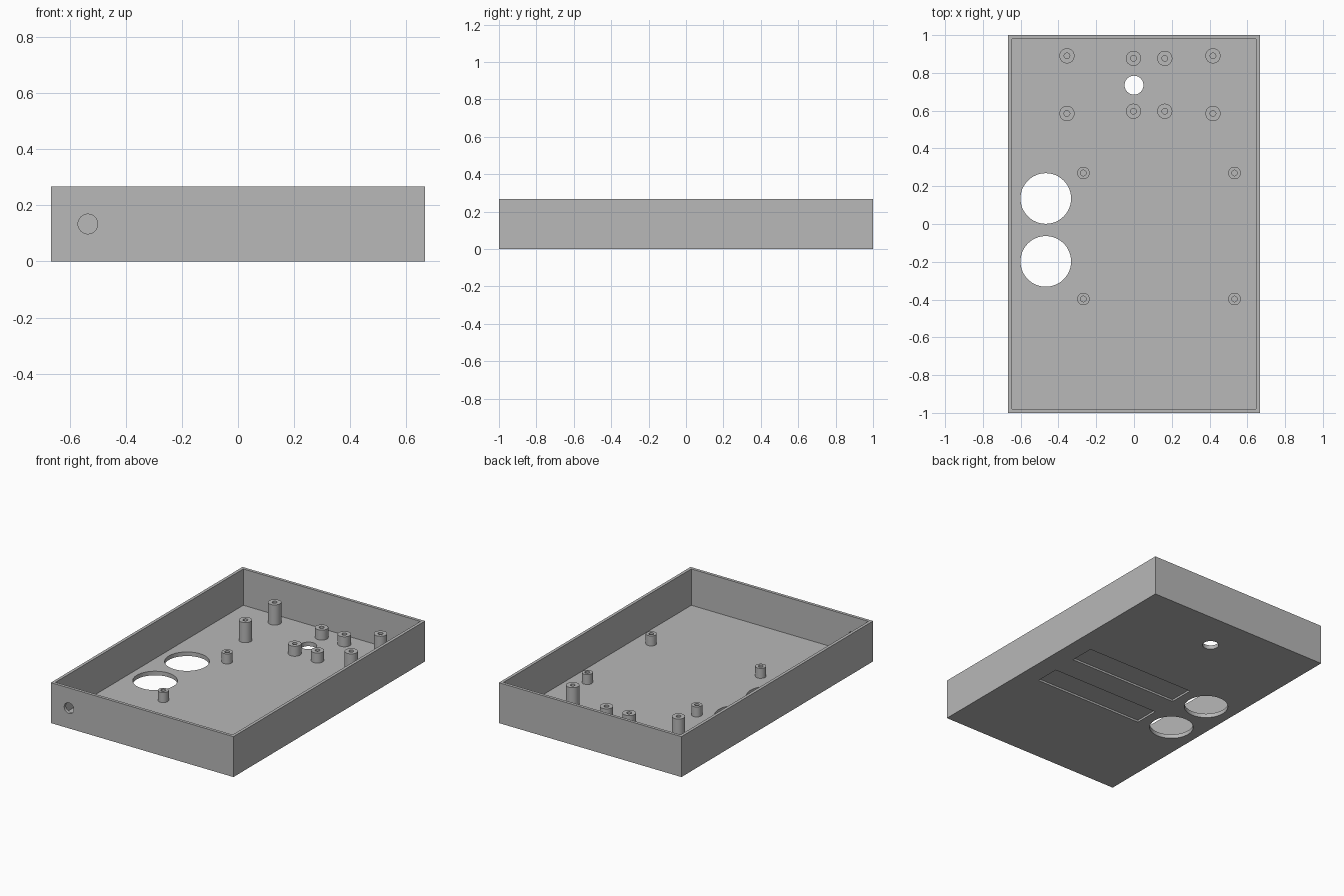
import bpy
import bmesh
from math import pi, radians
from mathutils import Matrix, Vector

if "Cube" in bpy.data.objects:
    bpy.data.objects.remove(bpy.data.objects["Cube"], do_unlink=True)

HALF_X, HALF_Y, HEIGHT = 0.667, 1.0, 0.267
WALL, FLOOR = 0.02, 0.027

grey = bpy.data.materials.new("plain grey")
grey.use_nodes = True
grey.diffuse_color = (0.48, 0.48, 0.48, 1)
grey.node_tree.nodes["Principled BSDF"].inputs["Base Color"].default_value = grey.diffuse_color


def make_object(name, bm):
    bmesh.ops.recalc_face_normals(bm, faces=bm.faces)
    mesh = bpy.data.meshes.new(name)
    bm.to_mesh(mesh)
    bm.free()
    mesh.materials.append(grey)
    obj = bpy.data.objects.new(name, mesh)
    bpy.context.collection.objects.link(obj)
    return obj


def box(name, low, high):
    low, high = Vector(low), Vector(high)
    bm = bmesh.new()
    place = Matrix.Translation((low + high) / 2) @ Matrix.Diagonal((*(high - low), 1))
    bmesh.ops.create_cube(bm, size=1, matrix=place)
    return make_object(name, bm)


def cylinder(name, centre, radius, depth, turn=0):
    bm = bmesh.new()
    place = Matrix.Translation(centre) @ Matrix.Rotation(turn, 4, "X")
    bmesh.ops.create_cone(bm, cap_ends=True, segments=64, radius1=radius,
                          radius2=radius, depth=depth, matrix=place)
    return make_object(name, bm)


def activate(obj):
    bpy.ops.object.select_all(action="DESELECT")
    obj.select_set(True)
    bpy.context.view_layer.objects.active = obj


def cut(target, cutter):
    cutter.hide_render = True
    mod = target.modifiers.new("cut", "BOOLEAN")
    mod.operation, mod.solver, mod.object = "DIFFERENCE", "EXACT", cutter
    activate(target)
    bpy.ops.object.modifier_apply(modifier=mod.name)
    bpy.data.objects.remove(cutter, do_unlink=True)


def standoff(name, x, y, outer, top, bore=0.015):
    # Tube profile revolved around its own axis
    bm = bmesh.new()
    profile = [(bore, FLOOR), (bore, top), (outer, top), (outer, FLOOR)]
    verts = [bm.verts.new((r, 0, z)) for r, z in profile]
    edges = [bm.edges.new(pair) for pair in zip(verts, verts[1:])]
    bmesh.ops.spin(bm, geom=verts + edges, cent=(0, 0, 0), axis=(0, 0, 1),
                   angle=2 * pi, steps=32, use_merge=True)
    bmesh.ops.remove_doubles(bm, verts=bm.verts, dist=0.0001)
    bmesh.ops.translate(bm, verts=bm.verts, vec=(x, y, 0))
    post = make_object(name, bm)
    activate(post)
    bpy.ops.object.shade_smooth_by_angle(angle=radians(30))


# Open tray
tray = box("enclosure_tray", (-HALF_X, -HALF_Y, 0), (HALF_X, HALF_Y, HEIGHT))
cut(tray, box("cavity_cutter", (WALL - HALF_X, WALL - HALF_Y, FLOOR),
              (HALF_X - WALL, HALF_Y - WALL, HEIGHT + 0.1)))

# Round floor openings, each large one beside a shallow underside recess
for y in (0.135, -0.198):
    cut(tray, cylinder("large_hole_cutter", (-0.467, y, 0), 0.134, 0.2))
    cut(tray, box("recess_cutter", (-0.267, y - 0.083, -0.1), (0.533, y + 0.083, 0.013)))
cut(tray, cylinder("small_hole_cutter", (0, 0.735, 0), 0.05, 0.2))

# Cable hole through the front wall
cut(tray, cylinder("cable_hole_cutter", (-0.535, -HALF_Y, HEIGHT / 2), 0.035, 0.1, pi / 2))
activate(tray)
bpy.ops.object.shade_smooth_by_angle(angle=radians(30))

# Standoff groups: name, x pair, y pair, outer radius, top height
groups = [
    ("tall_standoff", (-0.355, 0.418), (0.585, 0.89), 0.04, 0.16),
    ("short_standoff", (-0.003, 0.163), (0.597, 0.877), 0.04, 0.093),
    ("slim_standoff", (-0.268, 0.532), (-0.397, 0.27), 0.033, 0.093),
]
for name, xs, ys, outer, top in groups:
    for x, side in zip(xs, ("right", "left")):
        for y, end in zip(ys, ("front", "back")):
            standoff(f"{name}_{end}_{side}", x, y, outer, top)
